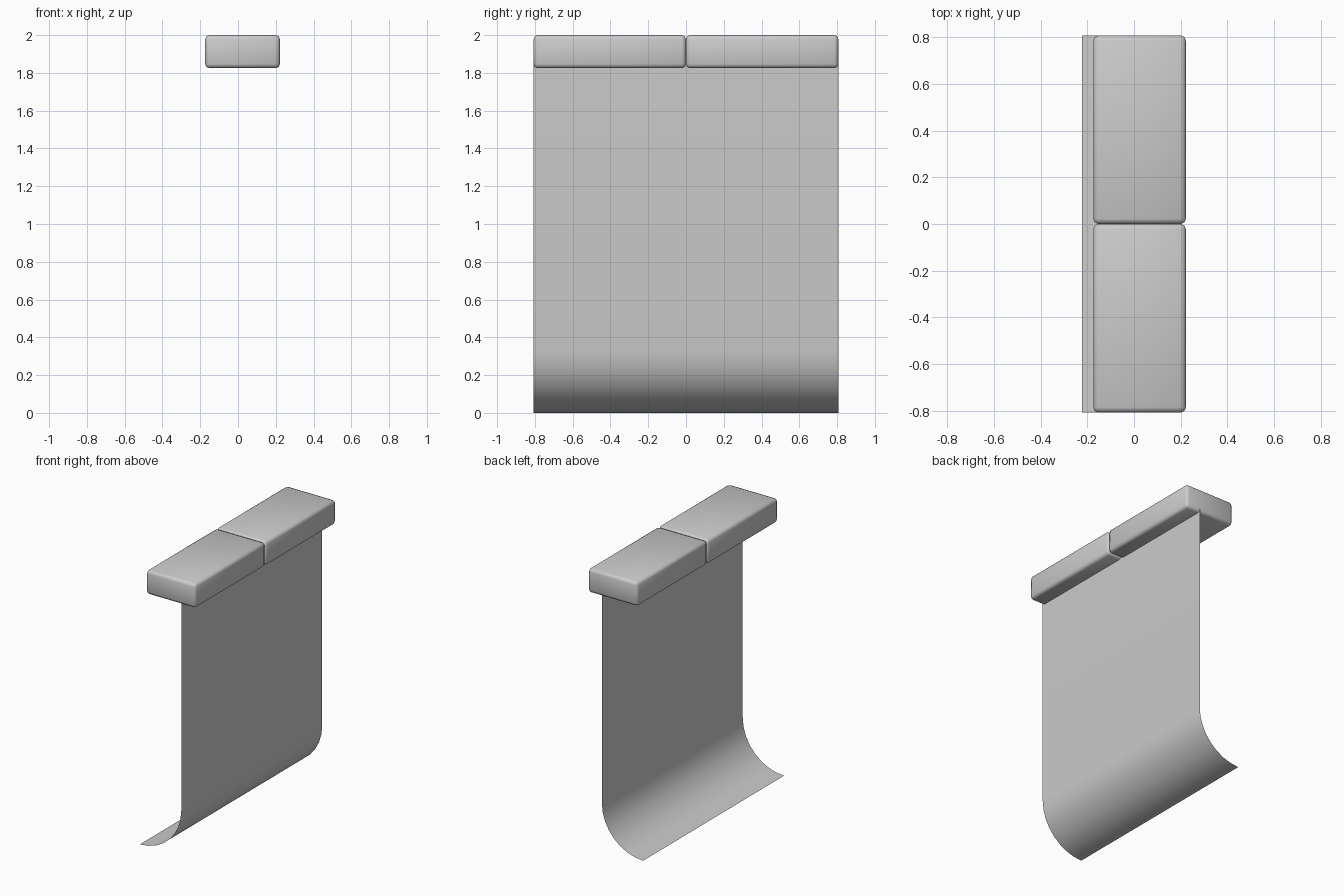
import bpy, bmesh, math

if "Cube" in bpy.data.objects:
    bpy.data.objects.remove(bpy.data.objects["Cube"])

HALF_W = 0.807   # half width along y
SHEET_X = 0.11   # x of the hanging part
R = 0.332        # radius of the bottom sweep


def finish(name, bm, angle):
    mesh = bpy.data.meshes.new(name)
    bm.to_mesh(mesh)
    bm.free()
    ob = bpy.data.objects.new(name, mesh)
    bpy.context.collection.objects.link(ob)
    bpy.ops.object.select_all(action='DESELECT')
    ob.select_set(True)
    bpy.context.view_layer.objects.active = ob
    bpy.ops.object.shade_smooth_by_angle(angle=math.radians(angle))
    return ob


# Two bevelled header blocks, side by side
def block(name, side):
    size = (0.396, HALF_W, 0.175)
    centre = (0.024, side * HALF_W / 2, 2 - size[2] / 2)
    bm = bmesh.new()
    bmesh.ops.create_cube(bm, size=1)
    bmesh.ops.scale(bm, vec=size, verts=bm.verts)
    bmesh.ops.translate(bm, vec=centre, verts=bm.verts)
    bmesh.ops.bevel(bm, geom=list(bm.edges), offset=0.022, segments=2,
                    profile=0.5, affect='EDGES')
    finish(name, bm, 60)


block("header_block_front", -1)
block("header_block_back", 1)

# Thin hanging sheet that sweeps out towards -x at the bottom
profile = [(SHEET_X, 1.85)]
STEPS = 8
for i in range(STEPS + 1):
    a = math.pi / 2 * i / STEPS
    profile.append((SHEET_X - R + R * math.cos(a), R - R * math.sin(a)))

bm = bmesh.new()
rows = [[bm.verts.new((x, y, z)) for y in (-HALF_W, HALF_W)] for x, z in profile]
for upper, lower in zip(rows, rows[1:]):
    bm.faces.new((upper[0], lower[0], lower[1], upper[1]))
finish("hanging_sheet", bm, 40)
